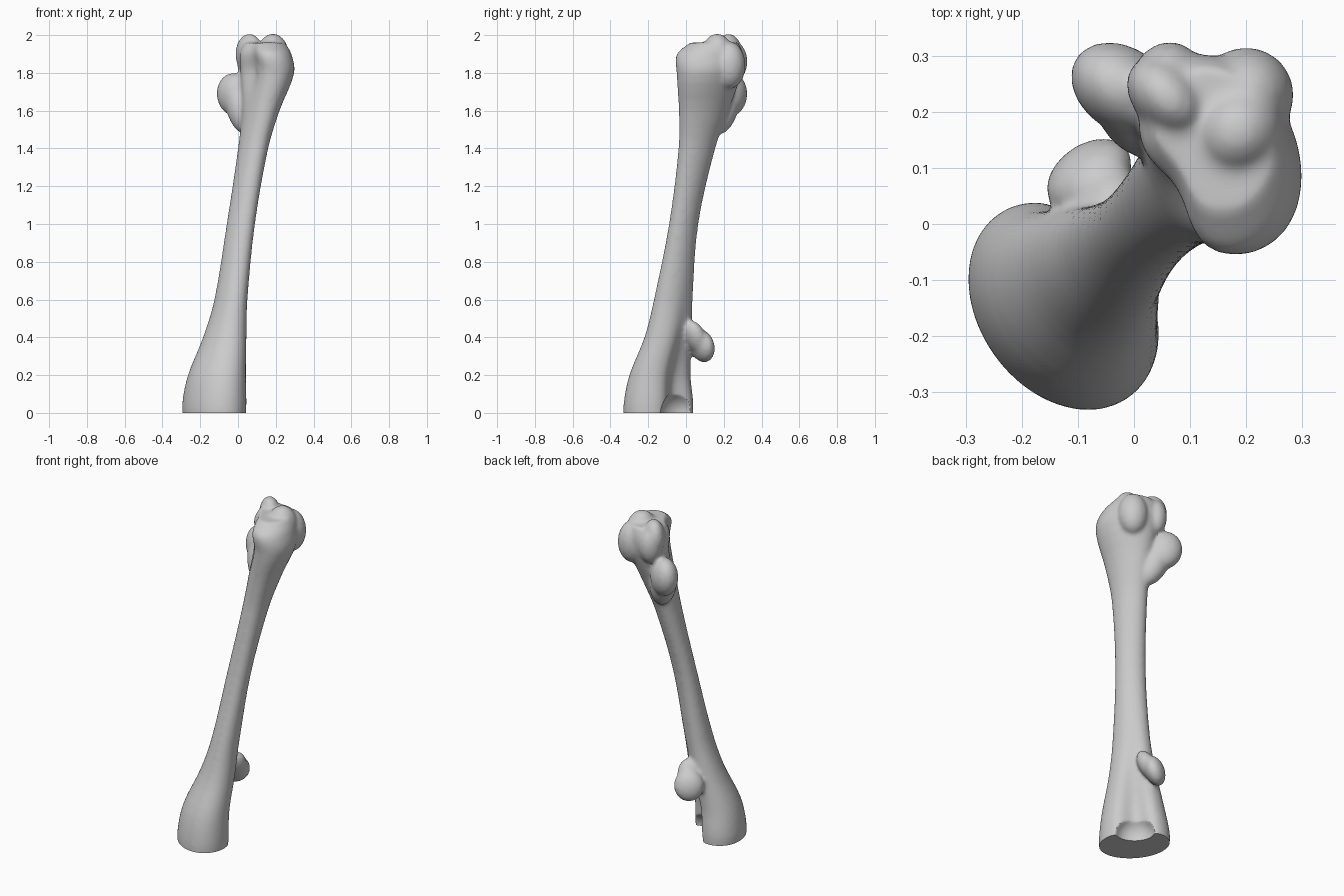
import bpy, bmesh
from math import sin, cos, pi, acos, exp, radians
from mathutils import Matrix, Vector

cube = bpy.data.objects.get("Cube")
if cube:
    bpy.data.objects.remove(cube, do_unlink=True)

bone_mat = bpy.data.materials.new("bone grey")
bone_mat.use_nodes = True
GREY = (0.6, 0.6, 0.6, 1)
bone_mat.diffuse_color = GREY
bone_mat.node_tree.nodes["Principled BSDF"].inputs["Base Color"].default_value = GREY
SIDES = 48
STEPS = 4


def bump(value, centre, width):
    return exp(-((value - centre) / width) ** 2)


def smooth_rows(rows):
    """Pass a smooth curve through the key sections."""
    rows = [Vector(r) for r in rows]
    result = []
    for i in range(len(rows) - 1):
        a, b = rows[i], rows[i + 1]
        before, after = rows[max(i - 1, 0)], rows[min(i + 2, len(rows) - 1)]
        start = (b - before) * ((b[0] - a[0]) / (b[0] - before[0]))
        end = (after - a) * ((b[0] - a[0]) / (after[0] - a[0]))
        for step in range(STEPS):
            t = step / STEPS
            ease = t * t * (3 - 2 * t)
            result.append(a.lerp(b, ease) + start * t * (1 - t) ** 2 - end * t * t * (1 - t))
    return result + [rows[-1]]


def add_shaft(bm, rows):
    """Loft skewed ovals, grooved on the outer foot and the inner upper end."""
    rings = []
    for z, x0, x1, y0, y1 in smooth_rows(rows):
        skew = -0.26 + 0.16 * bump(z, 2, 0.15)
        outer_groove = 0.075 * bump(z, 0, 0.35)
        inner_groove = 0.055 * bump(z, 1.85, 0.15)
        ring = []
        for i in range(SIDES):
            t = 2 * pi * i / SIDES
            c, s = cos(t), cos(t - acos(skew))
            if c + s > 0:
                shift = -outer_groove * bump(s - c, 0.1, 0.6) * 0.7
            else:
                shift = inner_groove * bump(s - c, 0.2, 0.7) * 0.7
            x = (x0 + x1) / 2 + (x1 - x0) / 2 * c + shift
            y = (y0 + y1) / 2 + (y1 - y0) / 2 * s + shift
            ring.append(bm.verts.new((x, y, z)))
        rings.append(ring)
    for lower, upper in zip(rings, rings[1:]):
        for i in range(SIDES):
            j = (i + 1) % SIDES
            bm.faces.new((lower[i], lower[j], upper[j], upper[i]))
    bm.faces.new(rings[0][::-1])
    bm.faces.new(rings[-1])


def add_lump(bm, centre, radii, turn=45, tilt=0):
    """Ellipsoid knob, tilted about its own long axis and turned about z."""
    m = (Matrix.Translation(centre) @ Matrix.Rotation(radians(turn), 4, 'Z')
         @ Matrix.Rotation(radians(tilt), 4, 'X') @ Matrix.Diagonal((*radii, 1)))
    bmesh.ops.create_uvsphere(bm, u_segments=32, v_segments=20, radius=1, matrix=m)


def new_object(name, bm):
    bmesh.ops.recalc_face_normals(bm, faces=bm.faces)
    mesh = bpy.data.meshes.new(name)
    bm.to_mesh(mesh)
    bm.free()
    obj = bpy.data.objects.new(name, mesh)
    bpy.context.collection.objects.link(obj)
    return obj


# Shaft, flared at both ends: z, x range, y range
bm = bmesh.new()
add_shaft(bm, [
    (-0.06, -0.29, 0.04, -0.33, 0.035),
    (0.05, -0.295, 0.045, -0.33, 0.04),
    (0.2, -0.265, 0.042, -0.3, 0.025),
    (0.4, -0.185, 0.045, -0.22, 0.03),
    (0.6, -0.125, 0.05, -0.17, 0.035),
    (1, -0.06, 0.09, -0.09, 0.065),
    (1.4, 0, 0.16, -0.04, 0.155),
    (1.6, 0.02, 0.22, -0.038, 0.225),
    (1.8, 0.01, 0.298, -0.05, 0.295),
    (1.9, 0.005, 0.283, -0.05, 0.3),
    (1.96, 0.03, 0.25, 0.02, 0.28),
])

# Broad knobs crowning the upper end
add_lump(bm, (0.185, 0.04, 1.82), (0.085, 0.09, 0.105))
add_lump(bm, (0.185, 0.165, 1.9), (0.085, 0.08, 0.108))
add_lump(bm, (0.06, 0.225, 1.9), (0.06, 0.085, 0.108))
add_lump(bm, (0.055, 0.265, 1.86), (0.065, 0.055, 0.1))
add_lump(bm, (0.2, 0.23, 1.84), (0.085, 0.085, 0.125))

# Rounded upper head with its neck
add_lump(bm, (-0.02, 0.24, 1.685), (0.075, 0.1, 0.115), 55, -12)
add_lump(bm, (0.015, 0.2, 1.615), (0.075, 0.08, 0.15), 45, -22)

# Small hanging lower knob with its stalk
add_lump(bm, (-0.08, 0.085, 0.355), (0.085, 0.055, 0.09), 35, 15)
add_lump(bm, (-0.055, 0.05, 0.4), (0.065, 0.05, 0.095), 40, 25)
bone = new_object("long_bone", bm)

# Arched notch scooped out of the foot
bm = bmesh.new()
add_lump(bm, (-0.05, -0.05, 0), (0.085, 0.11, 0.105))
notch = new_object("foot_notch_cutter", bm)
notch.hide_render = True
notch.hide_set(True)

# Fuse the parts, cut the notch and soften the joins
remesh = bone.modifiers.new("fuse", 'REMESH')
remesh.mode, remesh.voxel_size = 'VOXEL', 0.01
scoop = bone.modifiers.new("notch", 'BOOLEAN')
scoop.operation, scoop.object = 'DIFFERENCE', notch
soften = bone.modifiers.new("soften", 'SMOOTH')
soften.factor, soften.iterations = 0.5, 12
fused = bpy.data.meshes.new_from_object(
    bone.evaluated_get(bpy.context.evaluated_depsgraph_get()))
bone.modifiers.clear()

# Slice the foot flat on the ground
bm = bmesh.new()
bm.from_mesh(fused)
bmesh.ops.bisect_plane(bm, geom=bm.verts[:] + bm.edges[:] + bm.faces[:],
                       plane_co=(0, 0, 0), plane_no=(0, 0, 1), clear_inner=True)
rim = [e for e in bm.edges if e.is_boundary]
bmesh.ops.triangle_fill(bm, edges=rim, use_beauty=True, normal=(0, 0, -1))
bmesh.ops.recalc_face_normals(bm, faces=bm.faces)
bm.to_mesh(fused)
bm.free()
bone.data = fused
fused.materials.clear()
fused.materials.append(bone_mat)

bpy.ops.object.select_all(action='DESELECT')
bone.select_set(True)
bpy.context.view_layer.objects.active = bone
bpy.ops.object.shade_smooth_by_angle(angle=radians(40))
